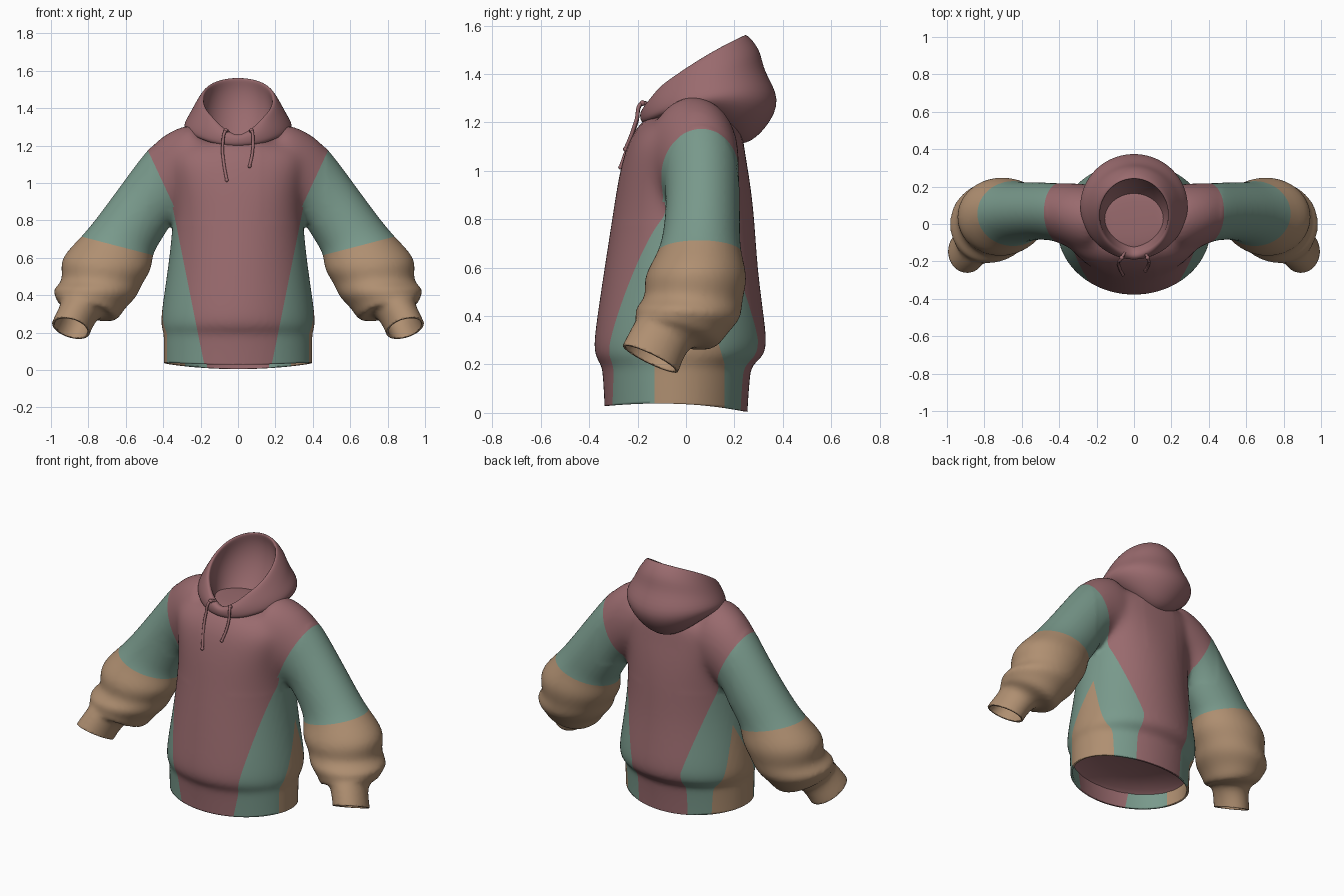
import bpy, bmesh
from math import sin, cos, pi, copysign
from mathutils import Vector

old = bpy.data.objects.get("Cube")
if old:
    bpy.data.objects.remove(old, do_unlink=True)


def material(name, rgb):
    m = bpy.data.materials.new(name)
    m.use_nodes = True
    m.diffuse_color = (*rgb, 1)
    m.node_tree.nodes["Principled BSDF"].inputs["Base Color"].default_value = (*rgb, 1)
    return m


ROSE, SAGE, TAN = 0, 1, 2
mats = [material("dusty rose", (0.32, 0.145, 0.155)),
        material("sage green", (0.19, 0.32, 0.26)),
        material("warm tan", (0.43, 0.275, 0.165))]


def new_object(name, bm):
    me = bpy.data.meshes.new(name)
    bm.to_mesh(me)
    bm.free()
    for m in mats:
        me.materials.append(m)
    ob = bpy.data.objects.new(name, me)
    bpy.context.collection.objects.link(ob)
    return ob


def loft(bm, rings, caps=True):
    """Skin a list of closed rings."""
    loops = [[bm.verts.new(p) for p in ring] for ring in rings]
    n = len(loops[0])
    for a, b in zip(loops, loops[1:]):
        for i in range(n):
            j = (i + 1) % n
            bm.faces.new((a[i], a[j], b[j], b[i]))
    if caps:
        bm.faces.new(loops[0][::-1])
        bm.faces.new(loops[-1])
    bmesh.ops.recalc_face_normals(bm, faces=bm.faces)


def ellipse(c, a, b, power=1, n=24):
    """Ring around c; a power below 1 makes it squarer."""
    def wave(v):
        return copysign(abs(v) ** power, v)
    return [c + a * wave(cos(2 * pi * i / n)) + b * wave(sin(2 * pi * i / n)) for i in range(n)]


def flat_ring(z, yf, yb, w, power=1):
    return ellipse(Vector((0, (yf + yb) / 2, z)), Vector((w, 0, 0)),
                   Vector((0, (yb - yf) / 2, 0)), power)


# Torso: height, front y, back y, half width, squareness
torso = [(-.1, -.335, .255, .402), (0, -.338, .256, .402), (.16, -.347, .268, .402),
         (.198, -.352, .275, .401), (.228, -.377, .32, .414), (.28, -.386, .34, .416),
         (.4, -.37, .325, .4), (.6, -.34, .298, .37), (.8, -.308, .286, .35, .95),
         (.95, -.285, .268, .348, .85), (1.05, -.262, .25, .365, .8), (1.12, -.24, .24, .38, .8),
         (1.18, -.205, .228, .37, .85), (1.225, -.16, .2, .29), (1.24, -.08, .15, .15)]

# Sleeve: outer x z, inner x z, front y, back y, tilt
sleeve = [(.18, 1.335, .18, .86, -.17, .215, 0), (.3, 1.31, .3, .83, -.155, .22, 0),
          (.4, 1.262, .345, .8, -.115, .222, 0), (.49, 1.175, .37, .76, -.09, .224, 0),
          (.6, 1.025, .405, .7, -.083, .224, 0), (.71, .875, .435, .655, -.092, .225, 0),
          (.83, .715, .456, .61, -.11, .225, 0), (.97, .59, .46, .53, -.185, .262, 0),
          (.925, .48, .515, .46, -.16, .23, .01), (1.0, .43, .535, .39, -.22, .235, .02),
          (.975, .395, .61, .33, -.205, .17, .03),
          (.975, .37, .65, .245, -.22, .13, .045), (.935, .365, .725, .335, -.2, .015, .05),
          (1.0, .25, .795, .2, -.264, -.028, .055)]


def sleeve_ring(r):
    xo, zo, xi, zi, yf, yb, tilt = r
    c = Vector(((xo + xi) / 2, (yf + yb) / 2, (zo + zi) / 2))
    return c, Vector(((xo - xi) / 2, 0, (zo - zi) / 2)), Vector((0, (yb - yf) / 2, -tilt))


bm = bmesh.new()
loft(bm, [flat_ring(*r) for r in torso])
cuff_c, cuff_a, cuff_b = sleeve_ring(sleeve[-1])
cuff_n = cuff_b.cross(cuff_a).normalized()
arm_rings = [ellipse(*sleeve_ring(r)) for r in sleeve]
arm_rings.append(ellipse(cuff_c + cuff_n * .08, cuff_a, cuff_b))
for s in (1, -1):
    loft(bm, [[Vector((p.x * s, p.y, p.z)) for p in ring] for ring in arm_rings])

# Fuse torso and sleeves into one soft cloth surface
body = new_object("body_and_sleeves", bm)
m = body.modifiers.new("round", 'SUBSURF')
m.levels = 2
m = body.modifiers.new("fuse", 'REMESH')
m.mode = 'VOXEL'
m.voxel_size = .014
m = body.modifiers.new("soften", 'SMOOTH')
m.iterations = 5
bm = bmesh.new()
bm.from_object(body, bpy.context.evaluated_depsgraph_get())
body.modifiers.clear()

# Blend the shoulders into the chest
shoulder = [v for v in bm.verts if v.co.z > .78 and .12 < abs(v.co.x) < .47]
for i in range(24):
    bmesh.ops.smooth_vert(bm, verts=shoulder, factor=.5,
                          use_axis_x=True, use_axis_y=True, use_axis_z=True)


def cut(point, normal, clear=False, faces=None):
    fs = faces or bm.faces[:]
    geom = list({v for f in fs for v in f.verts}) + list({e for f in fs for e in f.edges}) + fs
    bmesh.ops.bisect_plane(bm, geom=geom, plane_co=point, plane_no=normal, clear_outer=clear)


# Keep one half, open the hem and the cuff
cut((0, 0, 0), (-1, 0, 0), True)
cut((0, -.33, .028), (0, -.04, -1), True)
cut(cuff_c, cuff_n, True, [f for f in bm.faces
                           if f.calc_center_median().x > .65 and f.calc_center_median().z < .36])

# Seam lines between the colour panels
cut((.175, 0, 0), (1, 0, -.2))
cut((.17, 0, 0), (1, 0, 0))
cut((.17, 0, .3), (1, 0, -.29))
cut((.34, 0, .87), (1, 0, -.467))
cut((.46, 0, .615), (-.26, 0, 1))
cut((0, -.13, .2), (0, 1, -.5))
cut((0, .16, .2), (0, 1, .3))
cut((0, -.13, 0), (0, 1, 0))
cut((0, .16, 0), (0, 1, 0))


def panel(p):
    x, y, z = p
    if z > .87:
        return SAGE if x > .34 + .467 * (z - .87) else ROSE
    if x > .34 + .2 * (.9 - z):
        return TAN if z < .615 + .26 * (x - .46) else SAGE
    edge = .175 + .2 * z if y < 0 else .17 + .29 * max(0, z - .3)
    if x < edge:
        return ROSE
    rise = max(0, z - .2)
    return TAN if -.13 + .5 * rise < y < .16 - .3 * rise else SAGE


for f in bm.faces:
    f.material_index = panel(f.calc_center_median())
    f.smooth = True

# Hem arches up slightly at the sides
for v in bm.verts:
    if v.co.z < .15 and v.co.x < .45:
        v.co.z += .024 * (v.co.x / .4) ** 2 * (1 - v.co.z / .15)
bm.to_mesh(body.data)
bm.free()
body.modifiers.new("other_half", 'MIRROR')
m = body.modifiers.new("cloth_thickness", 'SOLIDIFY')
m.thickness = .013
m.offset = -1

# Lining that closes the body just above the hem
bm = bmesh.new()
loft(bm, [flat_ring(.13, -.335, .257, .39), flat_ring(.15, -.31, .23, .36),
          flat_ring(.18, -.2, .12, .22), flat_ring(.185, -.06, -.02, .04)], caps=False)
bm.faces.new([v for v in bm.verts if v.co.z > .184])
bmesh.ops.recalc_face_normals(bm, faces=bm.faces)
bmesh.ops.reverse_faces(bm, faces=[f for f in bm.faces if f.normal.z > 0])
for f in bm.faces:
    f.smooth = True
new_object("lining", bm)

# Hood: front y z, back y z, half width, side lift, front point
hood = [(-.08, 1.14, .1, 1.16, .12, 0, 0), (-.1, 1.2, .17, 1.23, .16, .02, 0),
        (-.125, 1.26, .25, 1.38, .185, .03, .03), (-.145, 1.295, .258, 1.5, .185, .02, .05),
        (-.155, 1.305, .238, 1.555, .182, .018, .055), (-.172, 1.305, .247, 1.572, .198, .018, .05),
        (-.19, 1.275, .312, 1.5, .236, .015, .03), (-.192, 1.235, .318, 1.415, .264, .03, .015),
        (-.186, 1.2, .4, 1.295, .298, .06, 0),
        (-.165, 1.19, .335, 1.175, .275, .085, 0), (-.14, 1.19, .25, 1.1, .22, .1, 0),
        (-.1, 1.18, .16, 1.12, .15, .08, 0)]


def hood_ring(r, n=32):
    yf, zf, yb, zb, w, lift, point = r
    pts = []
    for i in range(n):
        t = 2 * pi * i / n
        s = (1 - cos(t)) / 2
        dip = point * max(0, 1 - min(t, 2 * pi - t) / .8)
        pts.append((w * sin(t), yf + (yb - yf) * s, zf + (zb - zf) * s + lift * sin(t) ** 2 - dip))
    return pts


bm = bmesh.new()
loft(bm, [hood_ring(r) for r in hood], caps=False)
for f in bm.faces:
    f.smooth = True
ob = new_object("hood", bm)
m = ob.modifiers.new("round", 'SUBSURF')
m.levels = m.render_levels = 2

# Drawstrings with eyelets and end knots
cords = {"right": [(-.05, -.15, 1.27), (-.065, -.18, 1.28), (-.082, -.205, 1.2),
                   (-.075, -.24, 1.1), (-.06, -.27, 1.015)],
         "left": [(.06, -.15, 1.26), (.072, -.18, 1.28), (.08, -.205, 1.21),
                  (.075, -.225, 1.15), (.062, -.25, 1.09)]}
for side, pts in cords.items():
    cu = bpy.data.curves.new(side + "_drawstring", 'CURVE')
    cu.dimensions = '3D'
    cu.bevel_depth = .008
    cu.bevel_resolution = 3
    cu.use_fill_caps = True
    sp = cu.splines.new('BEZIER')
    sp.bezier_points.add(len(pts) - 1)
    for bp, p in zip(sp.bezier_points, pts):
        bp.co = p
        bp.handle_left_type = bp.handle_right_type = 'AUTO'
    cu.materials.append(mats[ROSE])
    bpy.context.collection.objects.link(bpy.data.objects.new(side + "_drawstring", cu))
    for part, p, r in (("eyelet", pts[1], .012), ("knot", pts[-1], .01)):
        bpy.ops.mesh.primitive_uv_sphere_add(segments=16, ring_count=8, radius=r, location=p)
        ob = bpy.context.object
        ob.name = side + "_drawstring_" + part
        ob.data.materials.append(mats[ROSE])
        bpy.ops.object.shade_smooth()
